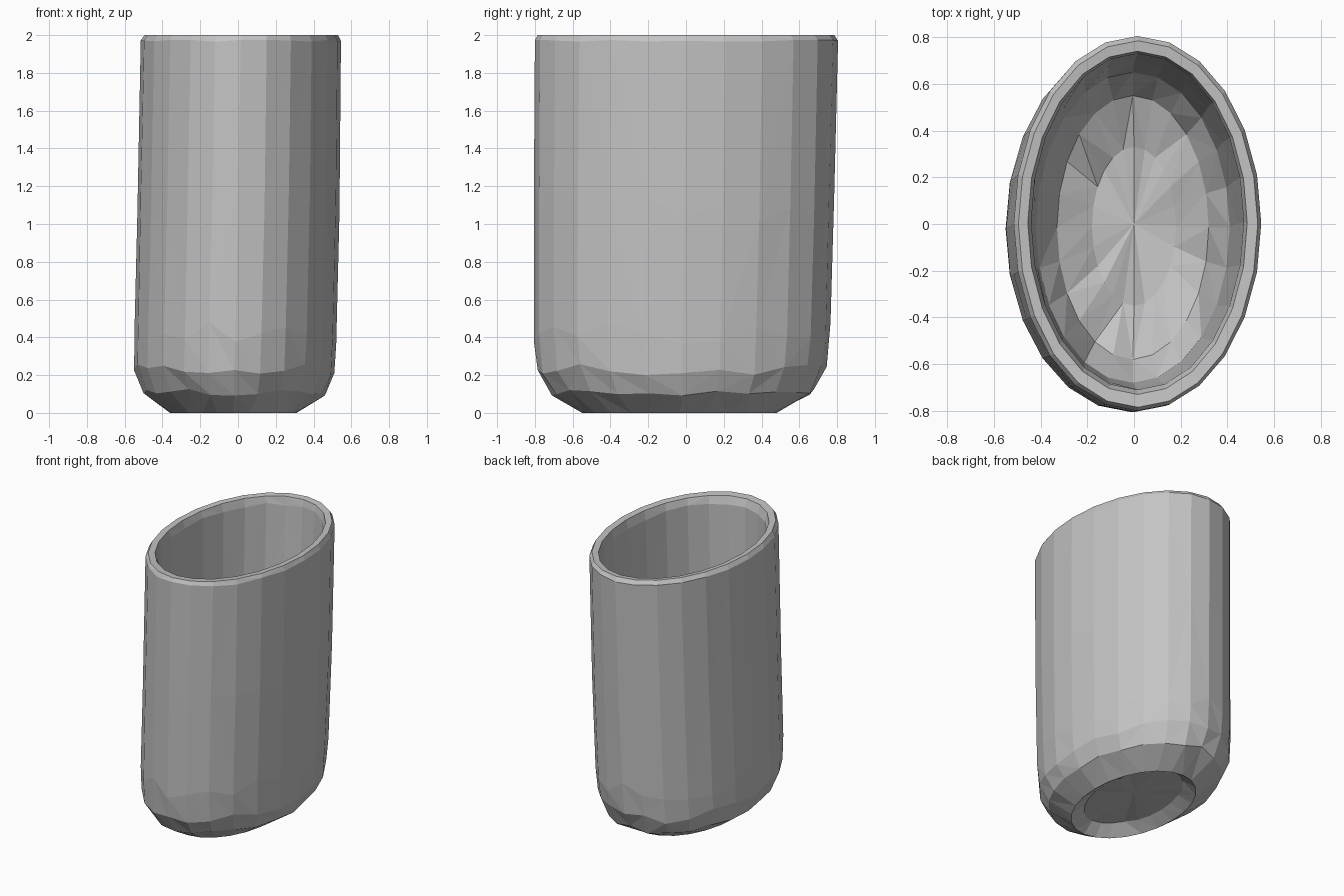
import bpy, bmesh, math, random

random.seed(4)
SEGMENTS = 24

if "Cube" in bpy.data.objects:
    bpy.data.objects.remove(bpy.data.objects["Cube"], do_unlink=True)

# Single clay grey colour
GREY = (0.55, 0.55, 0.55, 1.0)
grey = bpy.data.materials.new("clay_grey")
grey.use_nodes = True
grey.diffuse_color = GREY
grey.node_tree.nodes["Principled BSDF"].inputs["Base Color"].default_value = GREY

# Oval sections: height, x min, x max, y min, y max, height wobble
foot_recess = [
    (0.06, -0.27, 0.22, -0.46, 0.39, 0.01),
]
outer_wall = [
    (0.00, -0.36, 0.31, -0.55, 0.48, 0.0),
    (0.11, -0.50, 0.46, -0.71, 0.68, 0.02),
    (0.23, -0.55, 0.51, -0.785, 0.745, 0.03),
    (0.42, -0.548, 0.52, -0.805, 0.765, 0.06),
    (1.10, -0.533, 0.537, -0.805, 0.785, 0.10),
    (1.97, -0.515, 0.545, -0.80, 0.805, 0.005),
]
rim = [
    (2.00, -0.495, 0.53, -0.785, 0.785, 0.0),
    (1.995, -0.455, 0.485, -0.73, 0.74, 0.0),
]
inner_wall = [
    (1.94, -0.44, 0.47, -0.71, 0.73, 0.01),
    (1.10, -0.43, 0.44, -0.70, 0.70, 0.10),
    (0.40, -0.42, 0.41, -0.68, 0.65, 0.05),
    (0.22, -0.33, 0.32, -0.58, 0.55, 0.03),
    (0.15, -0.18, 0.18, -0.35, 0.33, 0.02),
]


def add_ring(bm, section, turn):
    z, x0, x1, y0, y1, wobble = section
    ring = []
    for i in range(SEGMENTS):
        a = math.tau * (i + turn) / SEGMENTS
        x = (x0 + x1) / 2 + (x1 - x0) / 2 * math.cos(a)
        y = (y0 + y1) / 2 + (y1 - y0) / 2 * math.sin(a)
        ring.append(bm.verts.new((x, y, z + random.uniform(-wobble, wobble))))
    return ring


def bridge(bm, low, high):
    # Two triangles per cell, with varied diagonals for the faceted look
    for i in range(SEGMENTS):
        j = (i + 1) % SEGMENTS
        a, b, c, d = low[i], low[j], high[j], high[i]
        if random.random() < 0.5:
            bm.faces.new((a, b, c))
            bm.faces.new((a, c, d))
        else:
            bm.faces.new((a, b, d))
            bm.faces.new((b, c, d))


def cap(bm, ring, z):
    centre = bm.verts.new((0, 0, z))
    for i in range(SEGMENTS):
        bm.faces.new((ring[i], ring[(i + 1) % SEGMENTS], centre))


# Oval cup: foot recess, outside, rim, inside and floor as one shell
bm = bmesh.new()
sections = foot_recess + outer_wall + rim + inner_wall
rings = [add_ring(bm, s, 0) for s in sections]
for low, high in zip(rings, rings[1:]):
    bridge(bm, low, high)
cap(bm, rings[0], 0.07)
cap(bm, rings[-1], 0.14)
bmesh.ops.recalc_face_normals(bm, faces=bm.faces)

mesh = bpy.data.meshes.new("oval_cup")
bm.to_mesh(mesh)
bm.free()
mesh.materials.append(grey)
cup = bpy.data.objects.new("oval_cup", mesh)
bpy.context.collection.objects.link(cup)
